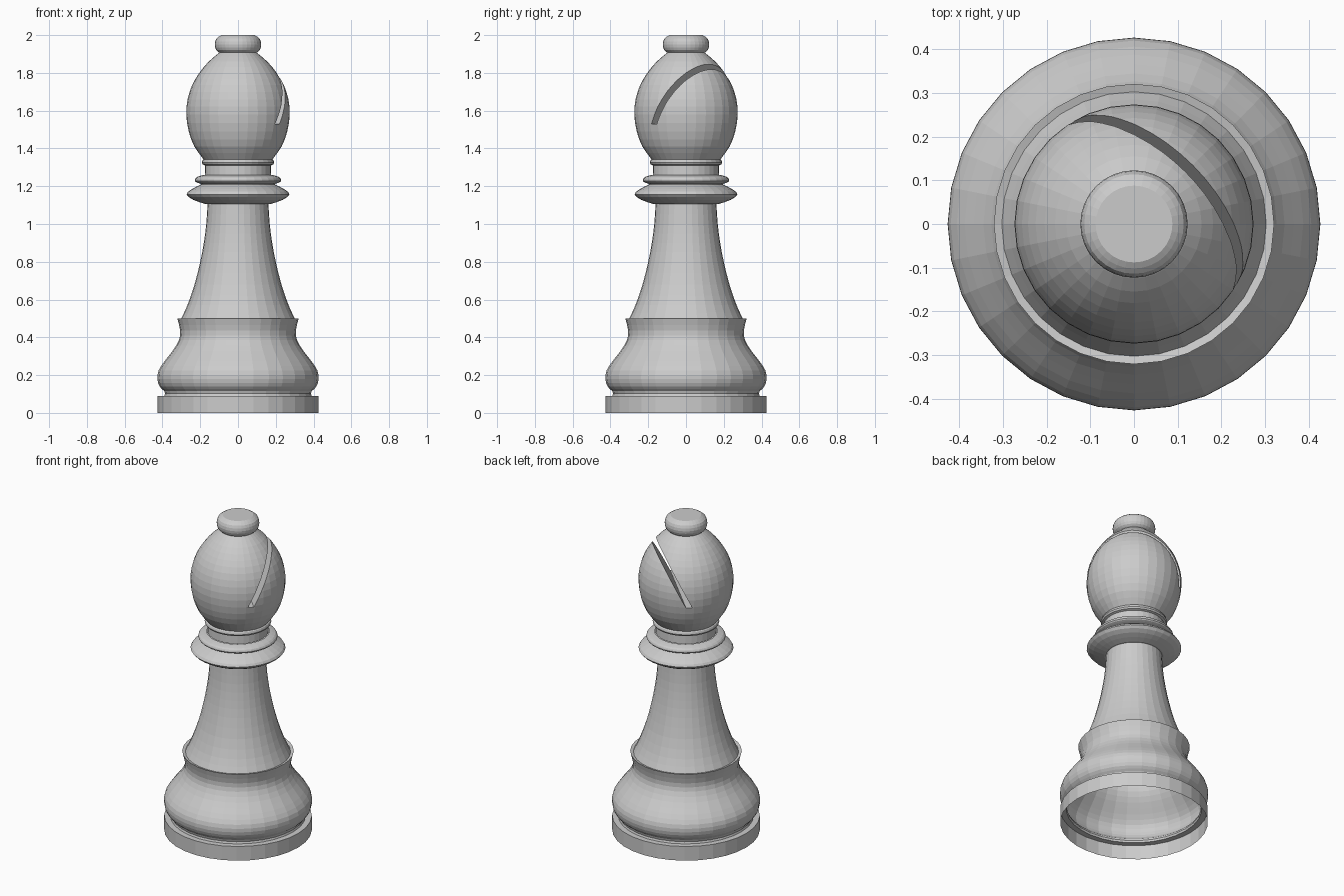
import bpy
import bmesh
import math
from mathutils import Matrix, Vector

SIDES = 32

cube = bpy.data.objects.get("Cube")
if cube:
    bpy.data.objects.remove(cube, do_unlink=True)

grey = bpy.data.materials.new("plain grey")
grey.use_nodes = True
colour = (0.6, 0.6, 0.6, 1)
grey.diffuse_color = colour
grey.node_tree.nodes["Principled BSDF"].inputs["Base Color"].default_value = colour


def smooth(points):
    """Add a point halfway along each span of a curved profile."""
    pts = [Vector(p) for p in points]
    pts = [2 * pts[0] - pts[1]] + pts + [2 * pts[-1] - pts[-2]]
    out = []
    for a, b, c, d in zip(pts, pts[1:], pts[2:], pts[3:]):
        out += [b, (9 * (b + c) - a - d) / 16]
    return [tuple(p) for p in out] + [tuple(pts[-2])]


def lathe(name, profile, closed=False):
    """Revolve a (radius, height) profile around the z axis."""
    bm = bmesh.new()
    rings = []
    for r, z in profile:
        ring = []
        for i in range(SIDES):
            a = math.tau * i / SIDES
            ring.append(bm.verts.new((r * math.cos(a), r * math.sin(a), z)))
        rings.append(ring)
    for low, high in zip(rings, rings[1:]):
        for i in range(SIDES):
            j = (i + 1) % SIDES
            bm.faces.new((low[i], low[j], high[j], high[i]))
    if closed:
        bm.faces.new(rings[0][::-1])
        bm.faces.new(rings[-1])
    mesh = bpy.data.meshes.new(name)
    bm.to_mesh(mesh)
    bm.free()
    mesh.materials.append(grey)
    obj = bpy.data.objects.new(name, mesh)
    bpy.context.collection.objects.link(obj)
    return obj


# Hollow foot: plinth, groove and bell-shaped body, open underneath
bell = smooth([(0.39, 0.115), (0.415, 0.14), (0.427, 0.18), (0.42, 0.225),
               (0.388, 0.275), (0.345, 0.33), (0.313, 0.385),
               (0.306, 0.435), (0.321, 0.5)])
lathe("foot", [(0.425, 0), (0.425, 0.09), (0.39, 0.09), (0.386, 0.102)]
      + bell + [(0.303, 0.495)])

# Flared stem
lathe("stem", smooth([(0.303, 0.495), (0.268, 0.57), (0.23, 0.68),
                      (0.2, 0.8), (0.181, 0.9), (0.168, 1), (0.161, 1.105)]))

# Collar with a wide disc and a smaller ring above it
disc = smooth([(0.17, 1.105), (0.235, 1.127), (0.273, 1.157),
               (0.245, 1.184), (0.195, 1.21)])
ring = smooth([(0.195, 1.212), (0.223, 1.222), (0.228, 1.235),
               (0.215, 1.25), (0.18, 1.26)])
lathe("collar", [(0.16, 1.105)] + disc + ring)

# Neck and the thin band under the head
lathe("neck", [(0.176, 1.26), (0.174, 1.31), (0.187, 1.315), (0.192, 1.325),
               (0.188, 1.338), (0.18, 1.345)])

# Egg-shaped head
head = lathe("head", smooth([(0.182, 1.342), (0.231, 1.41), (0.261, 1.49),
                             (0.274, 1.58), (0.267, 1.66), (0.243, 1.735),
                             (0.205, 1.80), (0.155, 1.86), (0.095, 1.91)]),
             closed=True)

# Rounded finial
knob = smooth([(0.095, 1.904), (0.115, 1.92), (0.123, 1.95),
               (0.114, 1.982), (0.088, 2)])
lathe("finial", knob, closed=True)

# Slanted slot: a leaning slab with a level bottom, turned to the diagonal
bm = bmesh.new()
bmesh.ops.create_cube(bm, size=1)
bmesh.ops.scale(bm, vec=(0.036, 1, 0.6), verts=bm.verts)
for v in bm.verts:
    v.co.z += 0.3
    v.co.x += 0.028 + v.co.z * 0.5
    v.co.z += 1.53
bmesh.ops.rotate(bm, verts=bm.verts, cent=(0, 0, 0),
                 matrix=Matrix.Rotation(math.radians(45), 3, "Z"))
mesh = bpy.data.meshes.new("slot_cutter")
bm.to_mesh(mesh)
bm.free()
mesh.materials.append(grey)
cutter = bpy.data.objects.new("slot_cutter", mesh)
bpy.context.collection.objects.link(cutter)
cutter.hide_render = True
cutter.hide_set(True)

cut = head.modifiers.new("slot", "BOOLEAN")
cut.operation = "DIFFERENCE"
cut.solver = "EXACT"
cut.object = cutter
